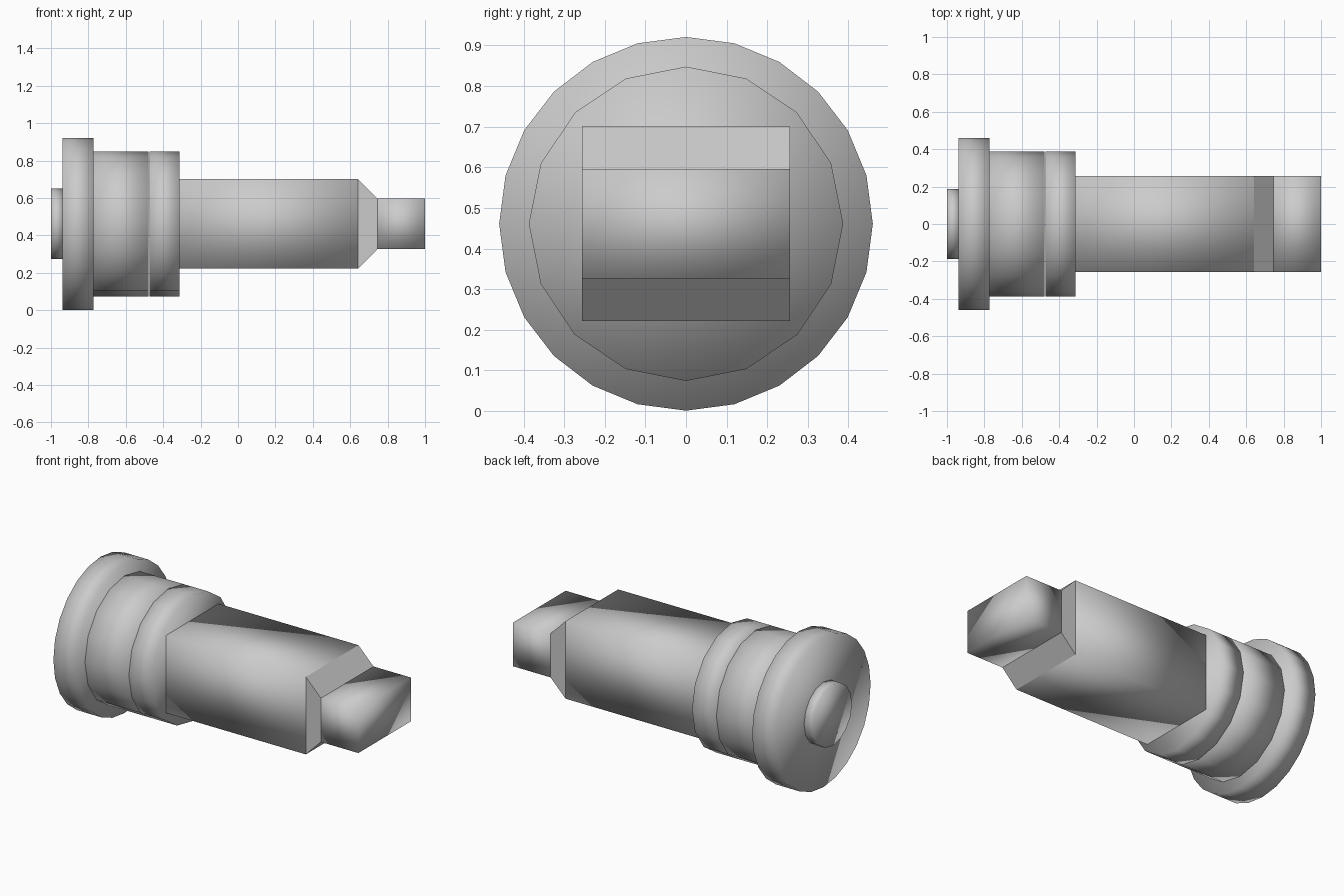
import bpy, bmesh
from math import pi
from mathutils import Matrix

if "Cube" in bpy.data.objects:
    bpy.data.objects.remove(bpy.data.objects["Cube"])

AXIS_Z = 0.461   # height of the shared long axis
HALF_W = 0.256   # half width of the flat-sided shaft


def finish(name, bm, smooth=True):
    bmesh.ops.recalc_face_normals(bm, faces=bm.faces)
    for f in bm.faces:
        f.smooth = smooth
    mesh = bpy.data.meshes.new(name)
    bm.to_mesh(mesh)
    bm.free()
    obj = bpy.data.objects.new(name, mesh)
    obj.location.z = AXIS_Z
    bpy.context.collection.objects.link(obj)


def disc(name, x0, x1, radius, sides):
    """Cylinder lying along x between x0 and x1."""
    bm = bmesh.new()
    place = Matrix.Translation(((x0 + x1) / 2, 0, 0)) @ Matrix.Rotation(pi / 2, 4, 'Y')
    bmesh.ops.create_cone(bm, cap_ends=True, segments=sides, radius1=radius,
                          radius2=radius, depth=x1 - x0, matrix=place)
    finish(name, bm)


def block(name, x0, x1, h0, h1, smooth=True):
    """Box along x whose half height goes from h0 to h1."""
    bm = bmesh.new()
    profile = [(x0, -h0), (x1, -h1), (x1, h1), (x0, h0)]
    face = bm.faces.new([bm.verts.new((x, -HALF_W, z)) for x, z in profile])
    ext = bmesh.ops.extrude_face_region(bm, geom=[face], use_keep_orig=True)
    verts = [v for v in ext['geom'] if isinstance(v, bmesh.types.BMVert)]
    bmesh.ops.translate(bm, verts=verts, vec=(0, 2 * HALF_W, 0))
    finish(name, bm, smooth)


# Round head: end knob, wide flange and two collars
disc("end_knob", -1.0, -0.935, 0.188, 16)
disc("flange", -0.937, -0.773, 0.46, 24)
disc("rear_collar", -0.775, -0.478, 0.387, 16)
disc("front_collar", -0.474, -0.312, 0.387, 16)

# Flat-sided shaft, sloped shoulder and narrow tip
block("shaft", -0.314, 0.642, 0.239, 0.239)
block("shoulder", 0.642, 0.745, 0.239, 0.135, smooth=False)
block("tip", 0.745, 1.0, 0.135, 0.135)
